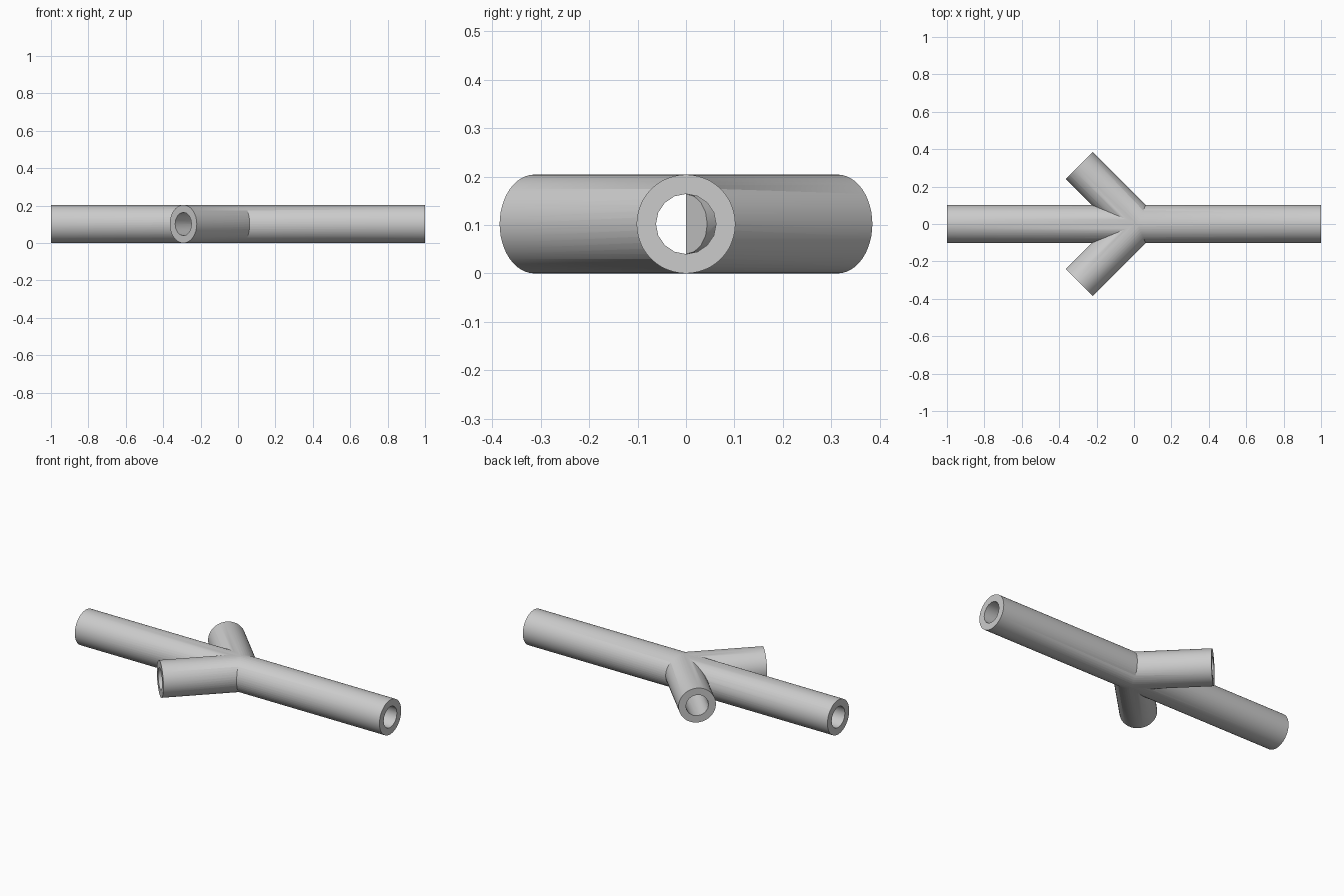
import bpy
import math
from mathutils import Vector

cube = bpy.data.objects.get("Cube")
if cube:
    bpy.data.objects.remove(cube, do_unlink=True)

OUTER, BORE = 0.102, 0.062
START = Vector((0.02, 0, OUTER))

grey = bpy.data.materials.new("pipe grey")
grey.use_nodes = True
colour = (0.6, 0.6, 0.6, 1)
grey.diffuse_color = colour
grey.node_tree.nodes["Principled BSDF"].inputs["Base Color"].default_value = colour


def rod(name, start, end, radius, sides):
    """Solid cylinder between two points at the same height."""
    axis = end - start
    bpy.ops.mesh.primitive_cylinder_add(vertices=sides, radius=radius, depth=axis.length)
    obj = bpy.context.object
    obj.name = name
    obj.rotation_euler = (math.pi / 2, 0, math.atan2(axis.y, axis.x) + math.pi / 2)
    obj.location = (start + end) / 2
    bpy.ops.object.transform_apply(location=True, rotation=True, scale=True)
    obj.data.materials.append(grey)
    return obj


def combine(body, tool, operation):
    """Apply a boolean and remove the tool."""
    tool.hide_render = True
    mod = body.modifiers.new(operation.lower(), "BOOLEAN")
    mod.operation, mod.solver, mod.object = operation, "EXACT", tool
    bpy.context.view_layer.objects.active = body
    bpy.ops.object.modifier_apply(modifier=mod.name)
    bpy.data.objects.remove(tool, do_unlink=True)


# Main pipe along x
left, right = Vector((1, 0, OUTER)), Vector((-1, 0, OUTER))
body = rod("pipe_junction", right, left, OUTER, 48)

# Two slanted branch pipes
ends = [START + Vector((-0.3125, side * 0.3125, 0)) for side in (1, -1)]
for end in ends:
    combine(body, rod("branch", START, end, OUTER, 48), "UNION")

# Open bores through all pipes
extra = Vector((0.1, 0, 0))
combine(body, rod("main_bore", right - extra, left + extra, BORE, 16), "DIFFERENCE")
for end in ends:
    beyond = end + (end - START) * 0.2
    combine(body, rod("branch_bore", START, beyond, BORE, 16), "DIFFERENCE")

# Smooth walls, sharp rims and seams
bpy.ops.object.select_all(action="DESELECT")
body.select_set(True)
bpy.context.view_layer.objects.active = body
bpy.ops.object.shade_smooth_by_angle(angle=math.radians(30))
